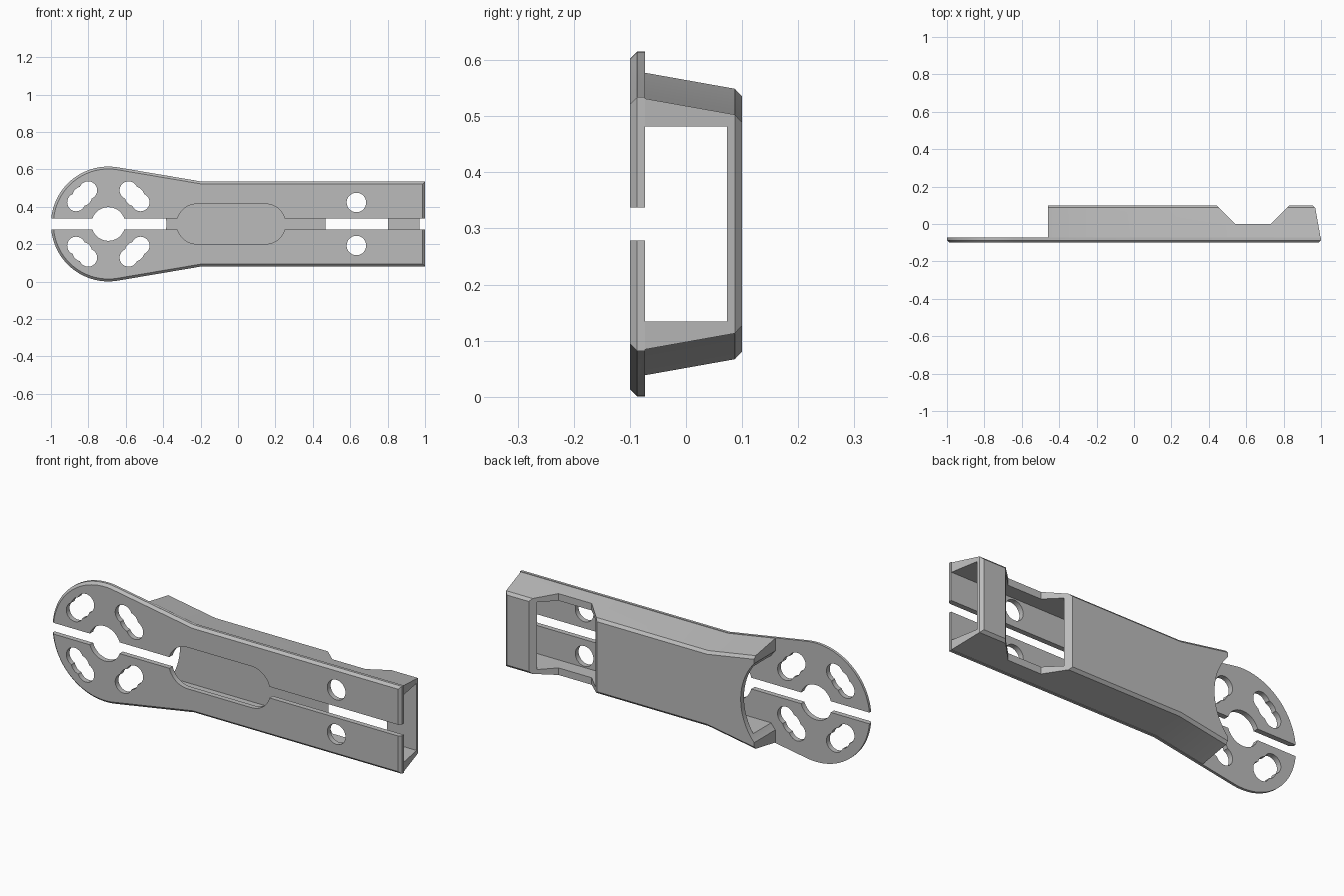
import bpy
import bmesh
from math import cos, sin, pi, radians

if "Cube" in bpy.data.objects:
    bpy.data.objects.remove(bpy.data.objects["Cube"])

MID = 0.308          # height of the long symmetry axis
HEAD_X = -0.693      # centre of the round head
HEAD_R = 0.307
BEND_X, HALF = -0.19, 0.226
BOX_X = -0.46        # where the hollow grip begins

grey = bpy.data.materials.new("plain grey")
grey.use_nodes = True
grey.diffuse_color = (0.5, 0.5, 0.5, 1)
grey.node_tree.nodes["Principled BSDF"].inputs["Base Color"].default_value = (0.5, 0.5, 0.5, 1)


def loft(name, rings):
    """Closed solid through rings of 3D points with equal counts."""
    bm = bmesh.new()
    loops = [[bm.verts.new(p) for p in ring] for ring in rings]
    n = len(loops[0])
    for a, b in zip(loops, loops[1:]):
        for i in range(n):
            j = (i + 1) % n
            bm.faces.new((a[i], a[j], b[j], b[i]))
    bm.faces.new(loops[0])
    bm.faces.new(loops[-1])
    bmesh.ops.recalc_face_normals(bm, faces=bm.faces)
    mesh = bpy.data.meshes.new(name)
    bm.to_mesh(mesh)
    bm.free()
    mesh.materials.append(grey)
    ob = bpy.data.objects.new(name, mesh)
    bpy.context.collection.objects.link(ob)
    return ob


def layers(outline, steps):
    """Stack outlines along y; each step is (y, inset)."""
    return [[(x, y, MID + z) for x, z in outline(d)] for y, d in steps]


def arc(x, z, r, start, end, n):
    angles = [radians(start + (end - start) * i / n) for i in range(n + 1)]
    return [(x + r * cos(a), z + r * sin(a)) for a in angles]


def slab(pts, y0, y1):
    return loft("cutter", layers(lambda d: pts, [(y0, 0), (y1, 0)]))


def disc(x, z, r, y0=-0.2, y1=0.0, n=48):
    return slab(arc(x, z, r, 0, 360, n)[:-1], y0, y1)


def rect(x0, x1, h, y0, y1):
    return slab([(x0, -h), (x1, -h), (x1, h), (x0, h)], y0, y1)


def combine(ob, other, operation="DIFFERENCE"):
    other.hide_render = True
    mod = ob.modifiers.new("combine", "BOOLEAN")
    mod.operation, mod.object, mod.solver = operation, other, "EXACT"
    bpy.context.view_layer.objects.active = ob
    bpy.ops.object.modifier_apply(modifier=mod.name)
    bpy.data.objects.remove(other)


# Outlines of the flat plate and of the grip standing on it
def plate_outline(d):
    return ([(BEND_X, -HALF + d), (1 - d, -HALF + d), (1 - d, HALF - d), (BEND_X, HALF - d)]
            + arc(HEAD_X, 0, HEAD_R - d, 80, 280, 64))


def grip_outline(d):
    wide = 0.272 - d
    return [(BOX_X, -wide), (BEND_X, -HALF + d), (1 - d, -HALF + d),
            (1 - d, HALF - d), (BEND_X, HALF - d), (BOX_X, wide)]


body = loft("handle_body", layers(plate_outline, [(-0.1, 0.013), (-0.087, 0), (-0.073, 0)]))
grip = loft("grip", layers(grip_outline, [(-0.087, 0), (0.087, 0.031), (0.1, 0.045)]))

# Curved mouth of the grip, concentric with the head
combine(grip, disc(HEAD_X, 0, 0.31, -0.08, 0.2, 96))
combine(body, grip, "UNION")

# Hollow interior and the lengthwise slot in the plate
combine(body, rect(-0.6, 1.1, 0.174, -0.073, 0.073))
combine(body, rect(-1.1, 1.1, 0.029, -0.2, 0.0))

# Sloped notch across the back of the grip
notch = [(0.34, 0.2), (0.54, 0), (0.73, 0), (0.93, 0.2)]
combine(body, loft("cutter", [[(x, y, z) for x, y in notch] for z in (-0.2, 0.9)]))

# Long rounded window and the central head hole
window = arc(-0.22, 0, 0.107, 90, 270, 24) + arc(0.147, 0, 0.107, -90, 90, 24)
combine(body, slab(window, -0.2, 0.0))
combine(body, disc(HEAD_X, 0, 0.09))

# Lobed head holes and the round holes near the end
for side in (-1, 1):
    combine(body, disc(0.633, side * 0.115, 0.052))
    for way in (-1, 1):
        for t, r in ((-0.032, 0.048), (0, 0.052), (0.032, 0.048)):
            combine(body, disc(HEAD_X + way * 0.14 + t, side * 0.148 - way * side * t, r))

bpy.ops.object.select_all(action="DESELECT")
body.select_set(True)
bpy.context.view_layer.objects.active = body
bpy.ops.object.shade_smooth_by_angle(angle=radians(25))
